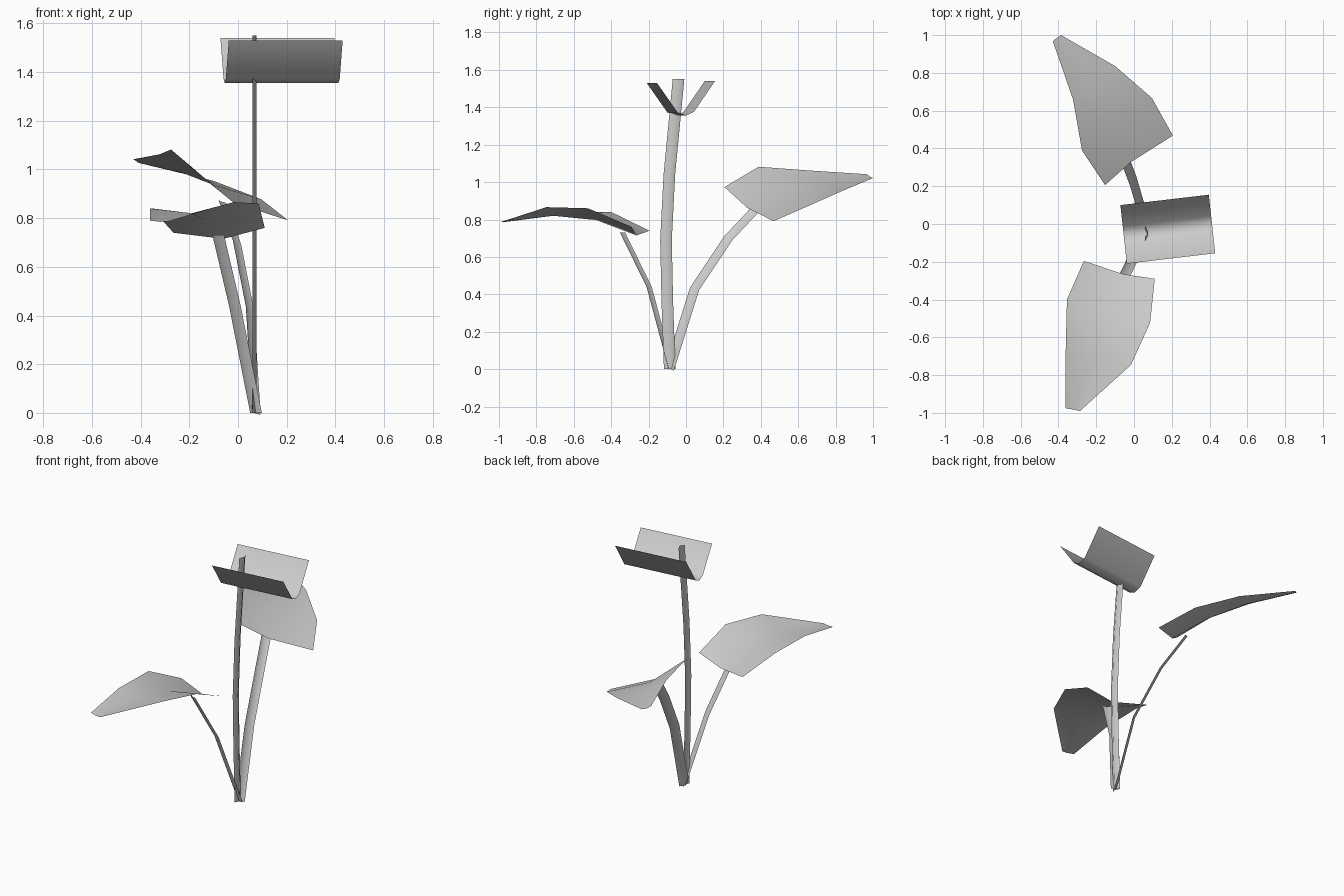
import bpy
from mathutils import Vector

cube = bpy.data.objects.get("Cube")
if cube:
    bpy.data.objects.remove(cube, do_unlink=True)

grey = bpy.data.materials.new("pale_grey")
grey.use_nodes = True
colour = (0.6, 0.6, 0.6, 1)
grey.diffuse_color = colour
grey.node_tree.nodes["Principled BSDF"].inputs["Base Color"].default_value = colour


def sheet(name, rows):
    """Thin smooth surface lofted through equal-length rows of points."""
    n = len(rows[0])
    verts = [tuple(p) for row in rows for p in row]
    faces = [(r * n + c, r * n + c + 1, (r + 1) * n + c + 1, (r + 1) * n + c)
             for r in range(len(rows) - 1) for c in range(n - 1)]
    mesh = bpy.data.meshes.new(name)
    mesh.from_pydata(verts, [], faces)
    mesh.materials.append(grey)
    mesh.shade_smooth()
    obj = bpy.data.objects.new(name, mesh)
    bpy.context.collection.objects.link(obj)
    return obj


def stem(name, path, half_width, ridge):
    """V-section ribbon swept along a path."""
    w, r = Vector(half_width), Vector(ridge)
    sheet(name, [(Vector(p) - w - r, Vector(p) + r, Vector(p) + w - r) for p in path])


# Stems fan out from a shared foot
stem("flower_stem",
     [(.067, -.087, 0), (.067, -.1, .36), (.067, -.107, .69),
      (.067, -.089, 1.04), (.067, -.04, 1.55)],
     (0, .031, 0), (.008, 0, 0))
stem("front_leaf_stem",
     [(.07, -.085, 0), (-.017, -.203, .44), (-.085, -.345, .73)],
     (-.024, .014, 0), (-.004, -.006, 0))
stem("back_leaf_stem",
     [(.07, -.085, 0), (.043, .05, .43), (-.01, .23, .7), (-.07, .39, .87)],
     (-.017, -.024, .008), (-.006, .004, 0))

# Leaves: each row is right edge, midrib, left edge, from base to tip
sheet("front_leaf", [
    [(-.265, -.195, .74), (-.06, -.265, .715), (.11, -.29, .76)],
    [(-.355, -.4, .84), (-.15, -.48, .797), (.085, -.524, .86)],
    [(-.362, -.69, .84), (-.19, -.71, .82), (-.016, -.746, .866)],
    [(-.362, -.975, .79), (-.32, -.983, .785), (-.286, -.99, .787)]])
sheet("back_leaf", [
    [(.206, .468, .791), (-.016, .328, .862), (-.153, .206, .973)],
    [(.095, .667, .878), (-.11, .525, .94), (-.275, .388, 1.082)],
    [(-.1, .836, .953), (-.225, .747, .985), (-.323, .66, 1.062)],
    [(-.386, 1, 1.022), (-.408, .985, 1.027), (-.43, .968, 1.042)]])

# Curled petal: open channel extruded along its heading
profile = [(-.155, 1.53), (-.045, 1.373), (0, 1.356), (.042, 1.375), (.155, 1.54)]
sheet("petal", [[(x - .11 * v, y + v, z) for v, z in profile]
                for x, y in ((.413, 0), (-.055, -.055))])
